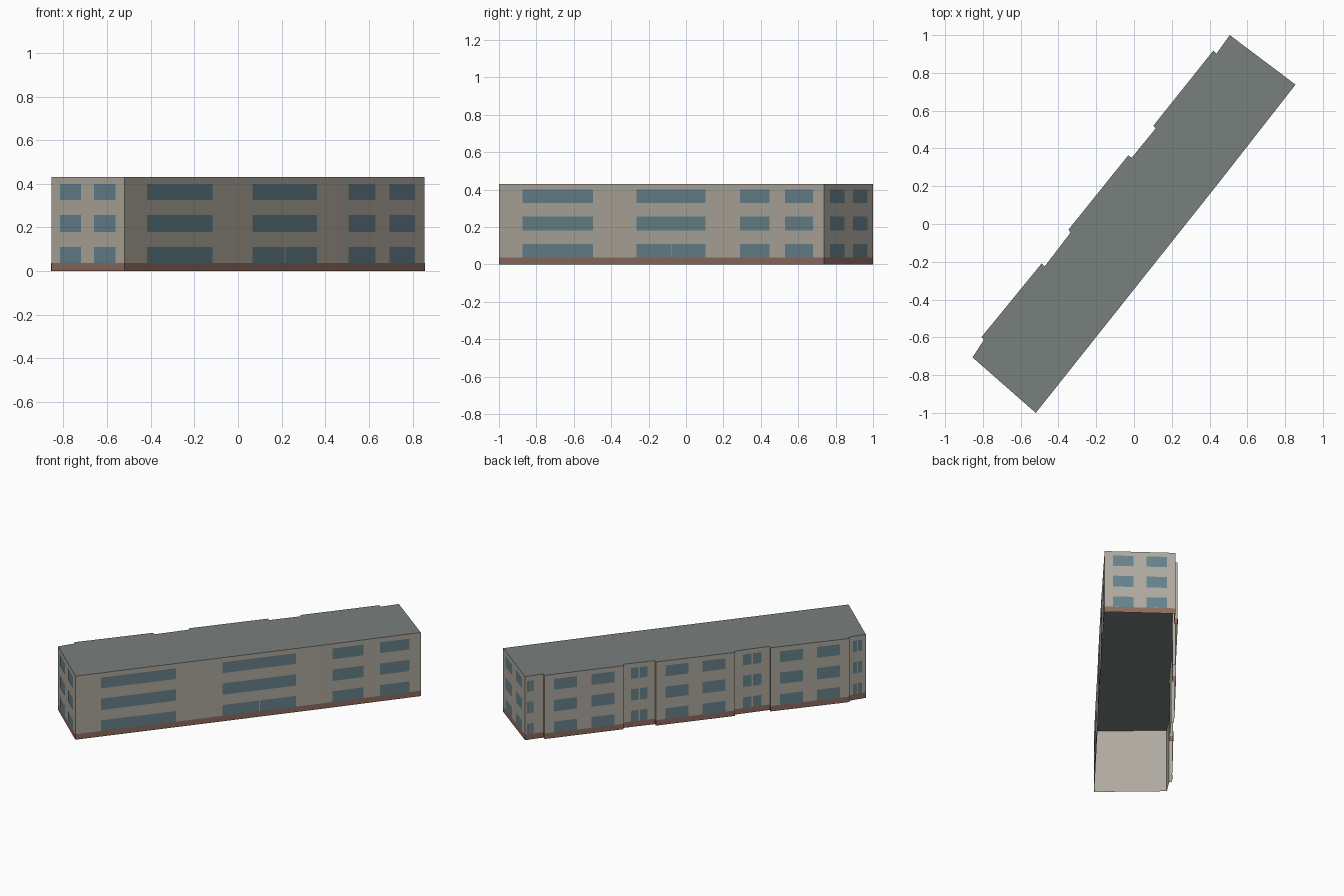
import bpy
from mathutils import Vector

if "Cube" in bpy.data.objects:
    bpy.data.objects.remove(bpy.data.objects["Cube"])

HEIGHT, PLINTH = 0.431, 0.037
ROWS = [(0.037, 0.11), (0.18, 0.257), (0.327, 0.40)]

# Window spans along a wall, as fractions of its length
PAIR = [(0.12, 0.41), (0.59, 0.88)]
STAIR = [(0.225, 0.47), (0.51, 0.76)]

# Footprint corners, counter-clockwise, each with the windows of the wall that starts there
WALLS = [
    ((-0.52, -1.0), [(0.104, 0.413), (0.604, 0.907)]),   # long street side
    ((0.45, 0.22), [(0.137, 0.44), (0.60, 0.89)]),
    ((0.855, 0.738), PAIR),                              # far end
    ((0.507, 1.0), [(0.10, 0.25), (0.29, 0.44)]),        # bays and stair recesses
    ((0.437, 0.902), []),
    ((0.42, 0.918), PAIR),
    ((0.103, 0.521), []),
    ((0.114, 0.505), STAIR),
    ((-0.013, 0.350), []),
    ((-0.03, 0.364), PAIR),
    ((-0.347, -0.03), []),
    ((-0.336, -0.046), STAIR),
    ((-0.473, -0.225), []),
    ((-0.489, -0.209), PAIR),
    ((-0.807, -0.598), []),
    ((-0.795, -0.614), STAIR),
    ((-0.855, -0.706), PAIR),                            # near end
]


def material(name, rgb):
    mat = bpy.data.materials.new(name)
    mat.diffuse_color = (*rgb, 1)
    mat.use_nodes = True
    mat.node_tree.nodes["Principled BSDF"].inputs["Base Color"].default_value = mat.diffuse_color
    return mat


def mesh_object(name, faces, mat):
    """Make an object from a list of separate polygons."""
    verts, polys = [], []
    for face in faces:
        polys.append(range(len(verts), len(verts) + len(face)))
        verts += face
    mesh = bpy.data.meshes.new(name)
    mesh.from_pydata(verts, [], [list(p) for p in polys])
    mesh.materials.append(mat)
    obj = bpy.data.objects.new(name, mesh)
    bpy.context.collection.objects.link(obj)
    return obj


def panel(a, b, span, z0, z1, lift):
    """Upright rectangle on wall a-b, lifted slightly off its surface."""
    d = b - a
    out = Vector((d.y, -d.x)).normalized() * lift
    p, q = a + d * span[0] + out, a + d * span[1] + out
    return [(p.x, p.y, z0), (q.x, q.y, z0), (q.x, q.y, z1), (p.x, p.y, z1)]


corners = [Vector(c) for c, _ in WALLS]
edges = [(corners[i], corners[(i + 1) % len(corners)], WALLS[i][1])
         for i in range(len(corners))]

# Open-bottomed wall shell
mesh_object("walls", [panel(a, b, (0, 1), 0, HEIGHT, 0) for a, b, _ in edges],
            material("render_wall", (0.43, 0.40, 0.35)))

# Flat roof
mesh_object("roof", [[(c.x, c.y, HEIGHT) for c in corners]],
            material("roof_grey", (0.19, 0.215, 0.205)))

# Brick plinth band
mesh_object("plinth", [panel(a, b, (0, 1), 0, PLINTH, 0.001) for a, b, _ in edges],
            material("brick", (0.27, 0.15, 0.115)))

# Window panes on three storeys
panes = []
for i, (a, b, spans) in enumerate(edges):
    for row, (z0, z1) in enumerate(ROWS):
        for s in spans:
            parts = [s]
            if i == 0 and row == 0 and s is spans[1]:    # split ground-floor window
                parts = [(s[0], 0.755), (0.758, s[1])]
            panes += [panel(a, b, p, z0, z1, 0.002) for p in parts]
mesh_object("windows", panes, material("glass", (0.135, 0.225, 0.26)))
